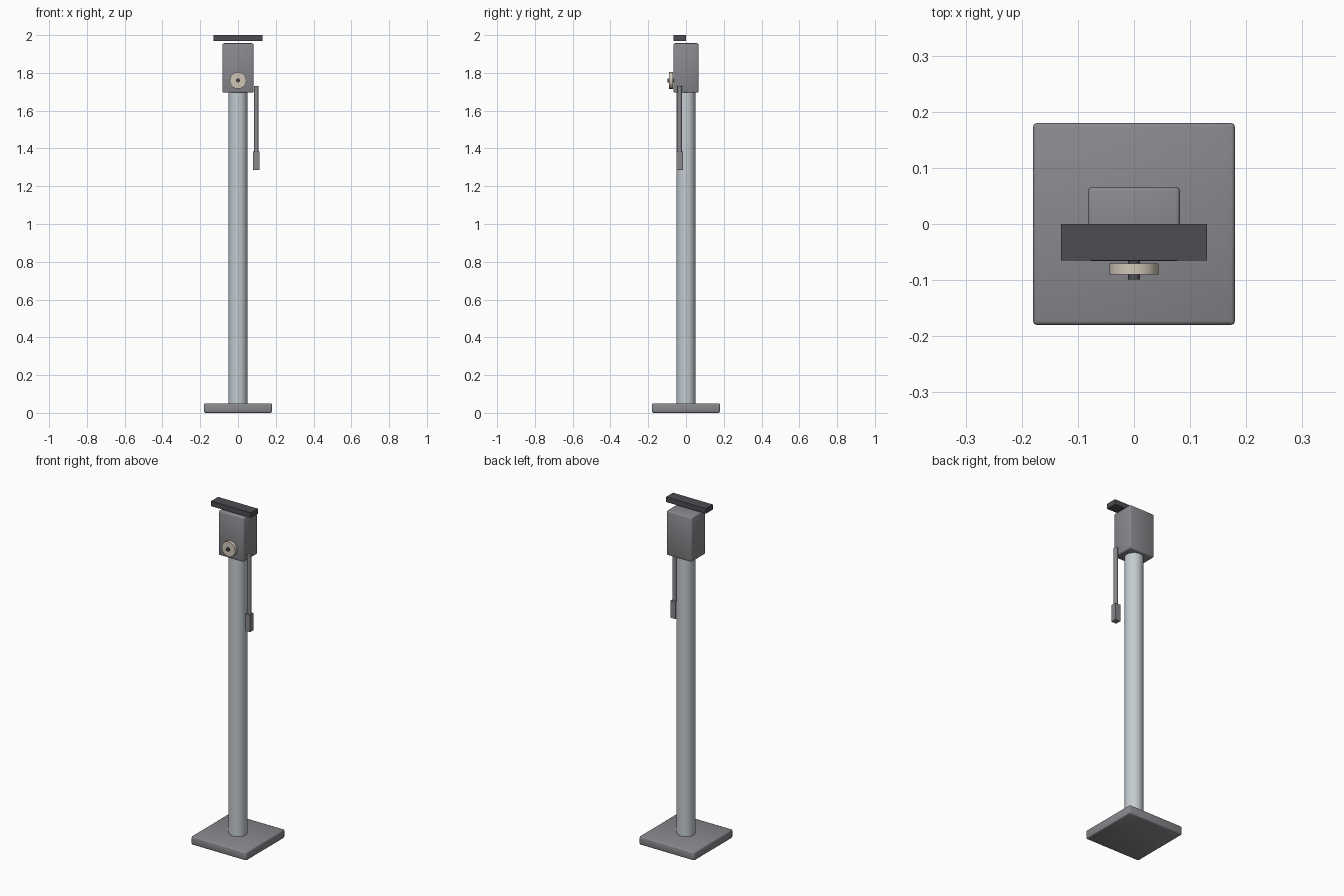
import bpy
import math

cube = bpy.data.objects.get("Cube")
if cube:
    bpy.data.objects.remove(cube, do_unlink=True)


def material(name, color):
    mat = bpy.data.materials.new(name)
    mat.use_nodes = True
    mat.diffuse_color = (*color, 1)
    mat.node_tree.nodes["Principled BSDF"].inputs["Base Color"].default_value = (*color, 1)
    return mat


grey = material("housing grey", (0.25, 0.25, 0.27))
silver = material("pole silver", (0.55, 0.6, 0.63))
dark = material("dark grey", (0.075, 0.075, 0.085))
beige = material("dial beige", (0.63, 0.57, 0.47))


def finish(name, mat, bevel=0):
    obj = bpy.context.object
    obj.name = name
    obj.data.materials.append(mat)
    bpy.ops.object.transform_apply(location=False, rotation=True, scale=True)
    if bevel:
        mod = obj.modifiers.new("Bevel", 'BEVEL')
        mod.width = bevel
        mod.segments = 2
    return obj


def box(name, mat, x, y, z, bevel=0):
    """Box spanning the given (low, high) ranges."""
    spans = (x, y, z)
    bpy.ops.mesh.primitive_cube_add(size=1, location=[(a + b) / 2 for a, b in spans])
    bpy.context.object.scale = [b - a for a, b in spans]
    obj = finish(name, mat, bevel)
    if bevel:
        bpy.ops.object.shade_smooth()
    return obj


def cylinder(name, mat, radius, depth, location, sides, forward=False, bevel=0):
    """Upright cylinder, or one whose axis points to the front."""
    bpy.ops.mesh.primitive_cylinder_add(
        vertices=sides, radius=radius, depth=depth, location=location,
        rotation=(math.pi / 2 if forward else 0, 0, 0))
    obj = finish(name, mat, bevel)
    bpy.ops.object.shade_smooth_by_angle(angle=math.radians(46))
    return obj


# Foot plate and pole
box("base_plate", grey, (-0.18, 0.18), (-0.18, 0.18), (0, 0.05), 0.007)
cylinder("pole", silver, 0.05, 1.66, (0, 0, 0.875), 24)

# Housing on top of the pole, with the visor floating just above it
box("head_housing", grey, (-0.082, 0.082), (-0.066, 0.066), (1.695, 1.957), 0.007)
box("visor", dark, (-0.13, 0.13), (-0.065, 0), (1.97, 2.0))

# Dial on the front
cylinder("dial", beige, 0.044, 0.02, (0, -0.08, 1.76), 20, forward=True)
cylinder("dial_hub", dark, 0.011, 0.034, (0, -0.082, 1.76), 8, forward=True)

# Hanging lever with its grip on the left side
cylinder("lever_rod", grey, 0.012, 0.36, (0.097, -0.033, 1.55), 8)
box("lever_grip", grey, (0.08, 0.114), (-0.05, -0.016), (1.285, 1.385))
